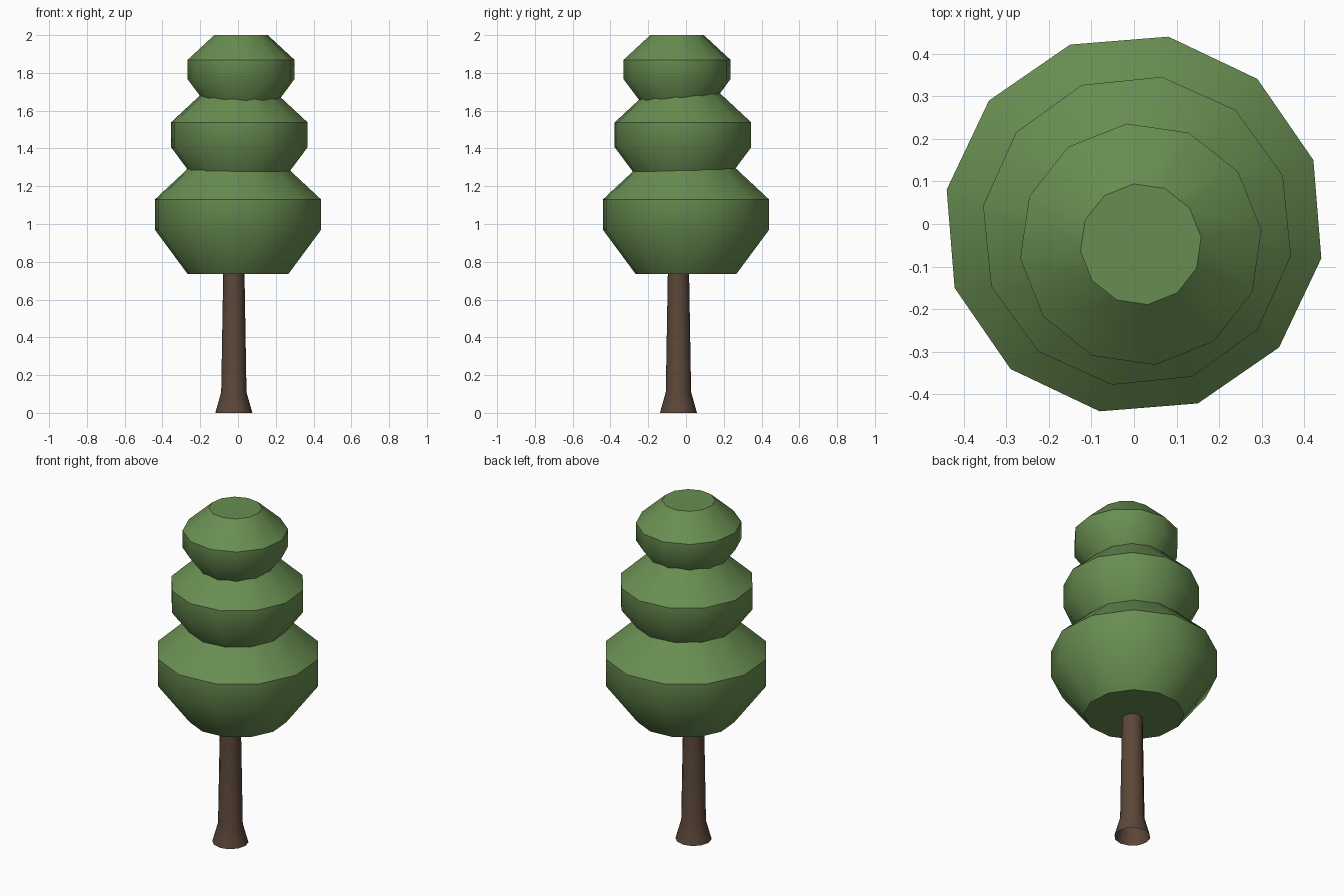
import bpy
import bmesh
from math import cos, sin, tau, radians

cube = bpy.data.objects.get("Cube")
if cube:
    bpy.data.objects.remove(cube, do_unlink=True)


def make_material(name, color):
    mat = bpy.data.materials.new(name)
    mat.use_nodes = True
    mat.diffuse_color = color
    bsdf = mat.node_tree.nodes["Principled BSDF"]
    bsdf.inputs["Base Color"].default_value = color
    bsdf.inputs["Roughness"].default_value = 0.9
    return mat


def lathe(name, mat, center, profile, turn, sides=12, capped=True):
    """Stack rings of (radius, height) into a smooth-shaded turned solid."""
    bm = bmesh.new()
    rings = []
    for radius, z in profile:
        angles = [radians(turn) + tau * i / sides for i in range(sides)]
        rings.append([bm.verts.new((radius * cos(a), radius * sin(a), z)) for a in angles])
    for low, high in zip(rings, rings[1:]):
        for i in range(sides):
            j = (i + 1) % sides
            bm.faces.new((low[i], low[j], high[j], high[i]))
    if capped:
        bm.faces.new(rings[0][::-1])
        bm.faces.new(rings[-1])
    mesh = bpy.data.meshes.new(name)
    bm.to_mesh(mesh)
    bm.free()
    mesh.materials.append(mat)
    obj = bpy.data.objects.new(name, mesh)
    obj.location = (*center, 0)
    bpy.context.collection.objects.link(obj)
    bpy.ops.object.select_all(action="DESELECT")
    obj.select_set(True)
    bpy.context.view_layer.objects.active = obj
    bpy.ops.object.shade_smooth_by_angle(angle=radians(39.5))
    return obj


leaf = make_material("leaf green", (0.14, 0.27, 0.083, 1))
bark = make_material("bark brown", (0.105, 0.062, 0.04, 1))

# Trunk with flared foot, open at both ends
lathe("trunk", bark, (-0.022, -0.04),
      [(0.098, 0), (0.067, 0.11), (0.056, 0.76)], 0, capped=False)


# Foliage tiers share one shape, scaled to the tier's radius
def foliage(name, center, radius, band_top, turn):
    shape = [(0.605, -0.885), (1, -0.36), (1, 0), (0.5, 0.46)]
    profile = [(r * radius, band_top + z * radius) for r, z in shape]
    lathe(name, leaf, center, profile, turn)


foliage("lower_foliage", (0, 0), 0.447, 1.13, -10.4)
foliage("middle_foliage", (0.007, -0.016), 0.366, 1.538, -9.2)
foliage("upper_foliage", (0.016, -0.0475), 0.285, 1.869, 6.7)
